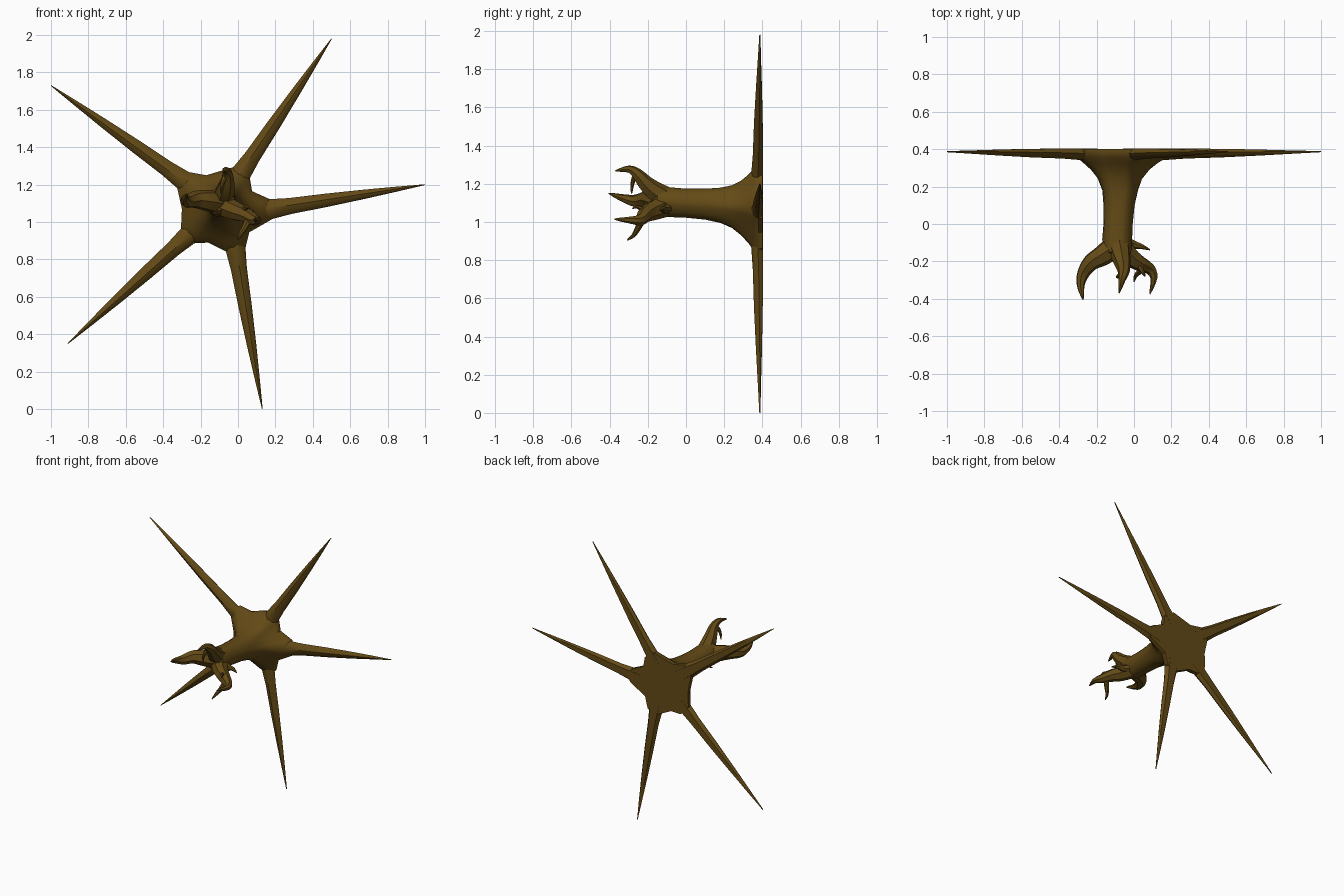
import bpy, bmesh, math
from mathutils import Vector

if "Cube" in bpy.data.objects:
    bpy.data.objects.remove(bpy.data.objects["Cube"])

bark = bpy.data.materials.new("brown bark")
bark.diffuse_color = (0.125, 0.068, 0.008, 1)
bark.use_nodes = True
bark.node_tree.nodes["Principled BSDF"].inputs["Base Color"].default_value = bark.diffuse_color


def loft(name, rings):
    """Skin a list of equal-length point rings and cap both ends."""
    bm = bmesh.new()
    vs = [[bm.verts.new(p) for p in ring] for ring in rings]
    n = len(vs[0])
    for a, b in zip(vs, vs[1:]):
        for i in range(n):
            j = (i + 1) % n
            bm.faces.new((a[i], a[j], b[j], b[i]))
    bm.faces.new(vs[0])
    bm.faces.new(vs[-1])
    bmesh.ops.recalc_face_normals(bm, faces=bm.faces)
    me = bpy.data.meshes.new(name)
    bm.to_mesh(me)
    bm.free()
    me.materials.append(bark)
    ob = bpy.data.objects.new(name, me)
    bpy.context.collection.objects.link(ob)
    bpy.ops.object.select_all(action='DESELECT')
    ob.select_set(True)
    bpy.context.view_layer.objects.active = ob
    bpy.ops.object.shade_smooth_by_angle(angle=math.radians(40))
    return ob


def branch(name, pts, r0, r1=0.003, sides=7, power=0.8):
    """Tapered tube along a smoothed path."""
    pts = [Vector(p) for p in pts]
    ext = [2 * pts[0] - pts[1]] + pts + [2 * pts[-1] - pts[-2]]
    path = []
    for a, b, c, d in zip(ext, ext[1:], ext[2:], ext[3:]):
        for k in range(3):
            t = k / 3
            path.append(0.5 * (2 * b + (c - a) * t + (2 * a - 5 * b + 4 * c - d) * t * t
                               + (3 * b - a - 3 * c + d) * t ** 3))
    path.append(pts[-1])
    rings, u = [], Vector((0.1, 0.2, 1))
    for i, p in enumerate(path):
        tan = (path[min(i + 1, len(path) - 1)] - path[max(i - 1, 0)]).normalized()
        u = (u - tan * u.dot(tan)).normalized()
        v = tan.cross(u)
        r = r1 + (r0 - r1) * (1 - i / (len(path) - 1)) ** power
        rings.append([p + r * (u * math.cos(2 * math.pi * k / sides)
                               + v * math.sin(2 * math.pi * k / sides)) for k in range(sides)])
    loft(name, rings)


# Root base, root tip and the valley that follows it, all as (x, z), counterclockwise
roots = [((0.18, 1.07), (1.0, 1.20), (0.075, 1.165)),
         ((0.02, 1.265), (0.5, 1.98), (-0.17, 1.25)),
         ((-0.295, 1.225), (-1.0, 1.73), (-0.3, 1.07)),
         ((-0.27, 0.925), (-0.91, 0.35), (-0.16, 0.89)),
         ((-0.012, 0.85), (0.13, 0.0), (0.06, 0.945))]

# Star outline of the root flare
star = []
for base, tip, valley in roots:
    b, t = Vector(base), Vector(tip)
    d = (t - b).normalized()
    side = Vector((-d.y, d.x)) * 0.052
    star += [b - side, b + d * 0.02, b + side, Vector(valley)]

# Trunk: round column that flares into the star (y, centre x, centre z, radius, flare)
sections = [(-0.175, -0.085, 1.105, 0.045, 0), (-0.15, -0.09, 1.11, 0.075, 0),
            (-0.08, -0.09, 1.105, 0.080, 0), (0.0, -0.085, 1.10, 0.078, 0),
            (0.1, -0.08, 1.095, 0.083, 0), (0.18, -0.075, 1.09, 0.089, 0.04),
            (0.24, -0.08, 1.085, 0.092, 0.16), (0.29, -0.085, 1.08, 0.095, 0.38),
            (0.325, -0.09, 1.08, 0.095, 0.62), (0.355, -0.09, 1.08, 0.095, 0.86),
            (0.38, -0.09, 1.08, 0.095, 1.0), (0.402, -0.09, 1.08, 0.095, 0.97)]
hub = Vector((-0.09, 1.08))
rings = []
for y, cx, cz, r, f in sections:
    ring = []
    for s in star:
        p = (Vector((cx, cz)) + (s - hub).normalized() * r).lerp(s, f)
        ring.append((p.x, y, p.y))
    rings.append(ring)
loft("trunk", rings)

# Roots: flat-backed ridged spikes (distance along, half width, ridge y, back y)
profile = [(-0.12, 0.062, 0.335, 0.402), (0.0, 0.053, 0.343, 0.403), (0.12, 0.043, 0.350, 0.403),
           (0.35, 0.036, 0.356, 0.402), (0.6, 0.025, 0.366, 0.398), (0.82, 0.013, 0.376, 0.393),
           (1.0, 0.002, 0.384, 0.388)]
for i, (base, tip, _) in enumerate(roots):
    b, t = Vector(base), Vector(tip)
    d = (t - b).normalized()
    side = Vector((-d.y, d.x))
    rings = []
    for s, w, front, back in profile:
        c = b.lerp(t, s)
        mid = (front + back) / 2 + 0.004
        cross = [(-1, mid), (-0.6, front + (mid - front) * 0.3), (0.1, front),
                 (0.7, front + (mid - front) * 0.4), (1, mid), (0.6, back), (-0.6, back)]
        rings.append([(c.x + side.x * w * k, y, c.y + side.y * w * k) for k, y in cross])
    loft(f"root_{i + 1}", rings)

# Main branches at the crown
branch("left_branch", [(-0.08, -0.10, 1.10), (-0.165, -0.165, 1.115), (-0.23, -0.205, 1.12),
                       (-0.272, -0.265, 1.11), (-0.285, -0.33, 1.125), (-0.272, -0.405, 1.15)], 0.068)
branch("upper_branch", [(-0.085, -0.10, 1.12), (-0.07, -0.17, 1.165), (-0.06, -0.215, 1.205),
                        (-0.055, -0.255, 1.25), (-0.065, -0.30, 1.277), (-0.08, -0.37, 1.268)], 0.062)
branch("right_branch", [(-0.085, -0.10, 1.09), (-0.02, -0.175, 1.06), (0.035, -0.212, 1.04),
                        (0.085, -0.24, 1.012), (0.107, -0.29, 1.01), (0.085, -0.375, 1.015)], 0.062)

# Small twigs
branch("upper_twig", [(-0.058, -0.25, 1.25), (-0.075, -0.272, 1.23), (-0.088, -0.282, 1.19),
                      (-0.09, -0.285, 1.15)], 0.018)
branch("lower_twig", [(0.06, -0.225, 1.02), (0.035, -0.25, 0.97), (0.01, -0.275, 0.93),
                      (0.0, -0.308, 0.905)], 0.022)
branch("side_twig", [(-0.05, -0.09, 1.08), (0.0, -0.11, 1.065), (0.04, -0.12, 1.07),
                     (0.085, -0.138, 1.06)], 0.03)
branch("inner_twig", [(0.02, -0.205, 1.045), (0.035, -0.235, 1.07), (0.05, -0.262, 1.08),
                      (0.06, -0.28, 1.07)], 0.018)
